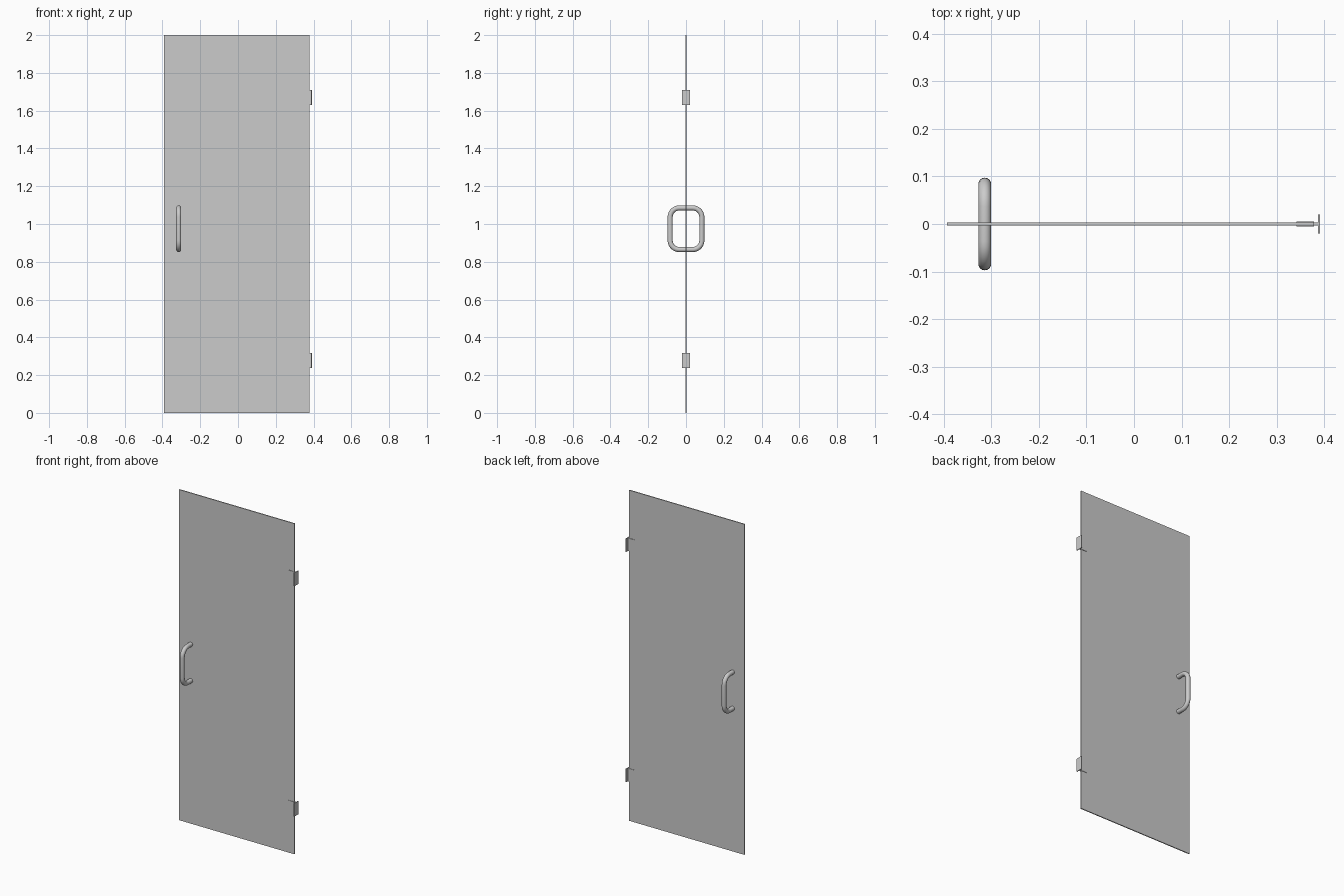
import bpy, math

if "Cube" in bpy.data.objects:
    bpy.data.objects.remove(bpy.data.objects["Cube"])


def box(name, x, y, z):
    """Box from (min, max) ranges on each axis."""
    bpy.ops.mesh.primitive_cube_add(size=1)
    ob = bpy.context.object
    ob.name = name
    ob.location = [(r[0] + r[1]) / 2 for r in (x, y, z)]
    ob.scale = [r[1] - r[0] for r in (x, y, z)]
    bpy.ops.object.transform_apply(location=True, rotation=False, scale=True)
    return ob


# Door panel
box("door_panel", (-0.393, 0.379), (-0.003, 0.003), (0, 2))

# Hinges: clamp plates on both faces, a narrow neck and a wall plate
for label, zc in (("lower", 0.277), ("upper", 1.67)):
    z = (zc - 0.04, zc + 0.04)
    for side, s in (("front", -1), ("back", 1)):
        box(f"{label}_hinge_clamp_{side}", (0.342, 0.379),
            sorted((s * 0.0028, s * 0.0056)), z)
    box(f"{label}_hinge_neck", (0.378, 0.388), (-0.003, 0.003), z)
    box(f"{label}_hinge_wall_plate", (0.387, 0.391), (-0.02, 0.02), z)

# Pull handle: closed rounded-rectangle tube passing through the panel
half_y, half_z, corner, tube, steps = 0.084, 0.110, 0.048, 0.0135, 8
path = []
for q, (sy, sz) in enumerate(((1, 1), (-1, 1), (-1, -1), (1, -1))):
    for i in range(steps + 1):
        a = math.pi / 2 * (q + i / steps)
        path.append((-0.314,
                     sy * (half_y - corner) + corner * math.cos(a),
                     0.975 + sz * (half_z - corner) + corner * math.sin(a)))
curve = bpy.data.curves.new("pull_handle", "CURVE")
curve.dimensions = "3D"
curve.bevel_depth = tube
curve.bevel_resolution = 6
spline = curve.splines.new("POLY")
spline.points.add(len(path) - 1)
for point, co in zip(spline.points, path):
    point.co = (*co, 1)
spline.use_cyclic_u = True
handle = bpy.data.objects.new("pull_handle", curve)
bpy.context.collection.objects.link(handle)
bpy.ops.object.select_all(action="DESELECT")
handle.select_set(True)
bpy.context.view_layer.objects.active = handle
bpy.ops.object.convert(target="MESH")
bpy.ops.object.shade_smooth_by_angle(angle=math.radians(40))
